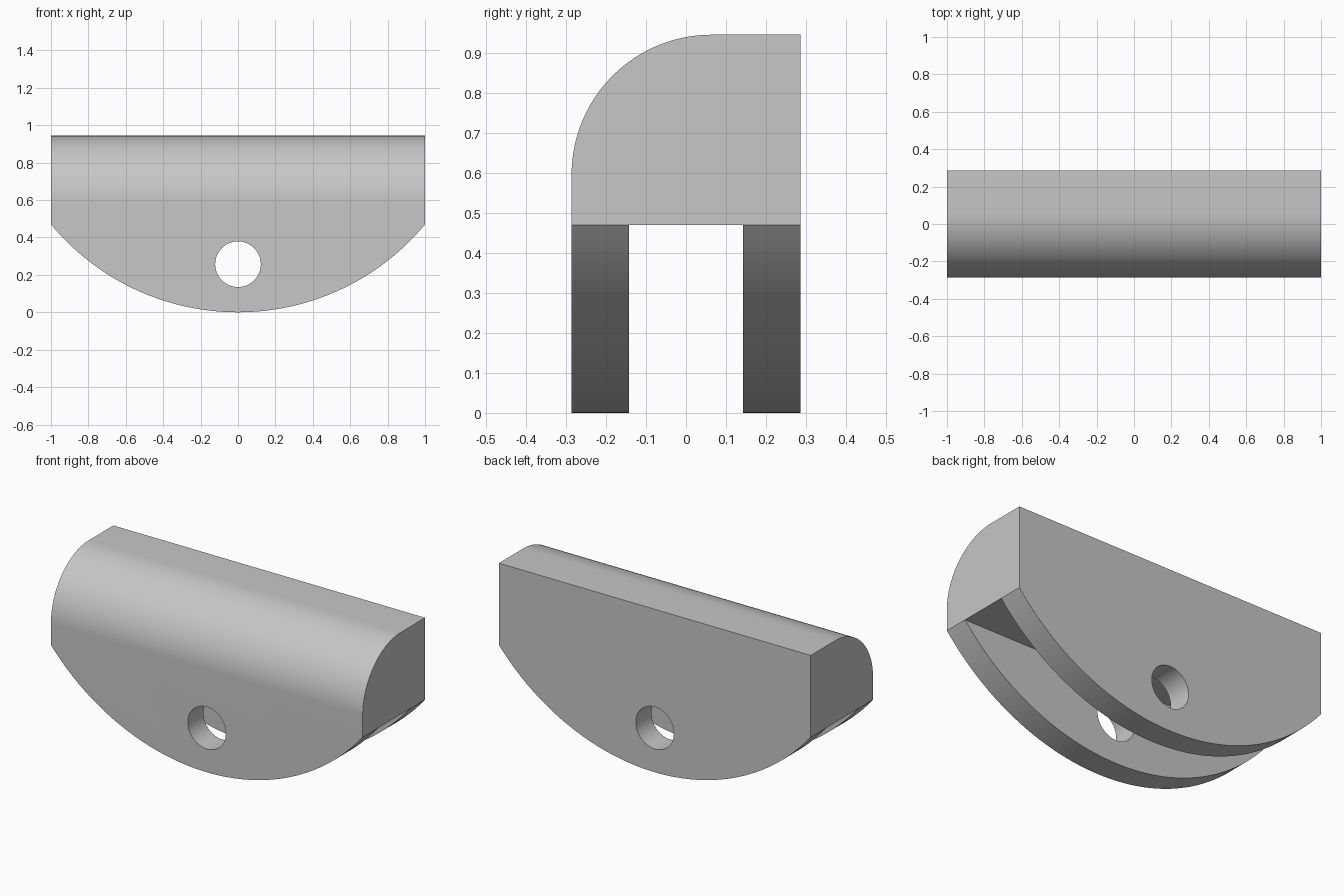
import bpy, bmesh, math
from mathutils import Vector

cube = bpy.data.objects.get("Cube")
if cube:
    bpy.data.objects.remove(cube, do_unlink=True)

HALF_DEPTH, SLOT, HEIGHT, SHOULDER = 0.286, 0.143, 0.945, 0.47
ROUND = 0.35                                  # front top corner radius
BELLY = (1 + SHOULDER ** 2) / (2 * SHOULDER)  # radius of the curved underside

grey = bpy.data.materials.new("light_grey")
grey.use_nodes = True
colour = (0.57, 0.57, 0.57, 1)
grey.diffuse_color = colour
grey.node_tree.nodes["Principled BSDF"].inputs["Base Color"].default_value = colour


def arc(cu, cv, r, start, end, steps):
    """Points along a circular arc, angles in radians."""
    angles = [start + (end - start) * i / steps for i in range(steps + 1)]
    return [(cu + r * math.cos(a), cv + r * math.sin(a)) for a in angles]


def prism(name, points, axis, half):
    """Extrude a (horizontal, z) outline symmetrically along x or y."""
    bm = bmesh.new()
    if axis == "x":
        verts = [bm.verts.new((-half, u, z)) for u, z in points]
        move = Vector((2 * half, 0, 0))
    else:
        verts = [bm.verts.new((u, -half, z)) for u, z in points]
        move = Vector((0, 2 * half, 0))
    face = bm.faces.new(verts)
    new = bmesh.ops.extrude_face_region(bm, geom=[face])["geom"]
    bmesh.ops.translate(bm, vec=move,
                        verts=[v for v in new if isinstance(v, bmesh.types.BMVert)])
    bmesh.ops.recalc_face_normals(bm, faces=bm.faces)
    mesh = bpy.data.meshes.new(name)
    bm.to_mesh(mesh)
    bm.free()
    mesh.materials.append(grey)
    obj = bpy.data.objects.new(name, mesh)
    bpy.context.collection.objects.link(obj)
    return obj


def carve(target, cutter, operation):
    """Apply a boolean and discard the cutter."""
    mod = target.modifiers.new("carve", "BOOLEAN")
    mod.operation, mod.object, mod.solver = operation, cutter, "EXACT"
    bpy.context.view_layer.objects.active = target
    bpy.ops.object.modifier_apply(modifier=mod.name)
    bpy.data.objects.remove(cutter, do_unlink=True)


# Clevis section: rounded block over two cheeks with a slot between them
section = [(HALF_DEPTH, HEIGHT)]
section += arc(ROUND - HALF_DEPTH, HEIGHT - ROUND, ROUND, math.pi / 2, math.pi, 32)
section += [(-HALF_DEPTH, -0.1), (-SLOT, -0.1), (-SLOT, SHOULDER),
            (SLOT, SHOULDER), (SLOT, -0.1), (HALF_DEPTH, -0.1)]
bracket = prism("clevis_bracket", section, "x", 1.2)

# Front outline: straight ends and a curved underside
sweep = math.asin(1 / BELLY)
outline = arc(0, BELLY, BELLY, -math.pi / 2 - sweep, -math.pi / 2 + sweep, 64)
outline[0], outline[-1] = (-1, SHOULDER), (1, SHOULDER)
outline += [(1, 1.2), (-1, 1.2)]
carve(bracket, prism("outline_cutter", outline, "y", 0.5), "INTERSECT")

# Pin hole through both cheeks
hole = arc(0, 0.257, 0.122, 0, 2 * math.pi, 48)[:-1]
carve(bracket, prism("pin_hole_cutter", hole, "y", 0.6), "DIFFERENCE")

# Smooth curves, crisp edges
bpy.ops.object.select_all(action="DESELECT")
bracket.select_set(True)
bpy.context.view_layer.objects.active = bracket
bpy.ops.object.shade_smooth_by_angle(angle=math.radians(30))
